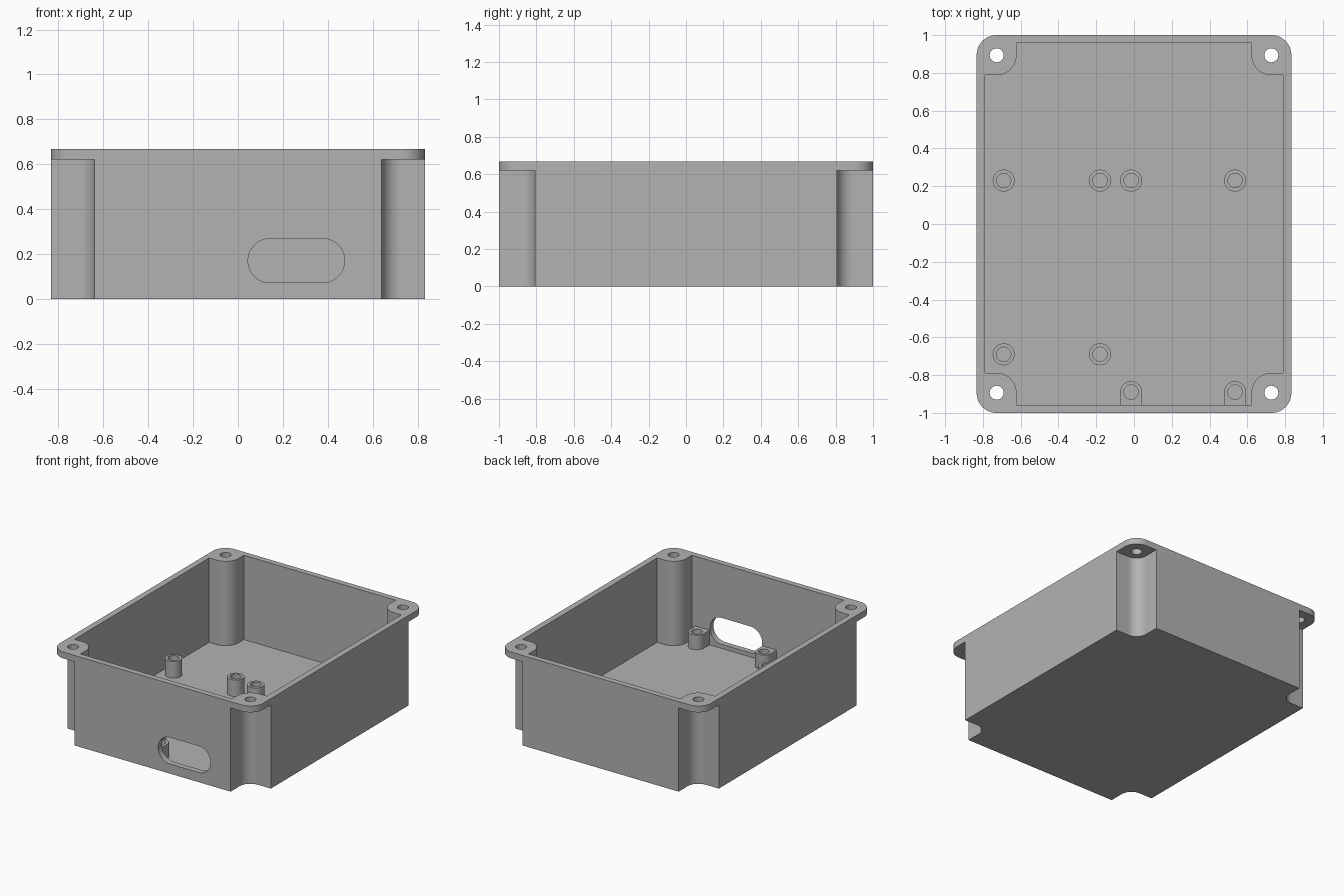
import bpy, bmesh
from math import sin, cos, pi, radians
from mathutils import Matrix

cube = bpy.data.objects.get("Cube")
if cube:
    bpy.data.objects.remove(cube, do_unlink=True)

# Main dimensions
HX, HY, TOP = 0.833, 1.0, 0.667      # half width, half depth, height
LIP, FLOOR = 0.62, 0.042             # underside of lip, top of floor
SX, SY = 0.727, 0.893                # corner screw position
INX, INY = 0.788, 0.957              # inner wall faces
QUADRANTS = [(1, 1), (-1, 1), (-1, -1), (1, -1)]

grey = bpy.data.materials.new("plain grey")
grey.use_nodes = True
colour = (0.45, 0.45, 0.45, 1)
grey.diffuse_color = colour
grey.node_tree.nodes["Principled BSDF"].inputs["Base Color"].default_value = colour


def arc(cx, cy, r, a0, a1, n=16):
    angles = [radians(a0 + (a1 - a0) * i / n) for i in range(n + 1)]
    return [(cx + r * cos(a), cy + r * sin(a)) for a in angles]


def circle(cx, cy, r, n=48):
    return arc(cx, cy, r, 0, 360, n)[:-1]


def rounded_rect(cx, cy, hx, hy, r):
    pts = []
    for i, (sx, sy) in enumerate(QUADRANTS):
        pts += arc(cx + sx * (hx - r), cy + sy * (hy - r), r, i * 90, i * 90 + 90)
    return pts


def corner_path(r, ex, ey):
    """Path that wraps round the inner side of a corner screw."""
    return [(ex, SY - r)] + arc(SX, SY, r, 270, 180) + [(SX - r, ey)]


def prism(name, pts, z0, z1, matrix=Matrix()):
    """Extrude an outline from z0 to z1, then turn it with the matrix."""
    bm = bmesh.new()
    face = bm.faces.new([bm.verts.new((x, y, z0)) for x, y in pts])
    new = bmesh.ops.extrude_face_region(bm, geom=[face])["geom"]
    bmesh.ops.translate(bm, vec=(0, 0, z1 - z0),
                        verts=[v for v in new if isinstance(v, bmesh.types.BMVert)])
    bm.transform(matrix)
    bmesh.ops.recalc_face_normals(bm, faces=bm.faces)
    mesh = bpy.data.meshes.new(name)
    bm.to_mesh(mesh)
    bm.free()
    mesh.materials.append(grey)
    obj = bpy.data.objects.new(name, mesh)
    bpy.context.collection.objects.link(obj)
    return obj


def cut(target, cutter):
    """Subtract the cutter and remove it."""
    mod = target.modifiers.new("cut", 'BOOLEAN')
    mod.operation, mod.solver, mod.object = 'DIFFERENCE', 'EXACT', cutter
    cutter.hide_render = True
    bpy.context.view_layer.update()
    graph = bpy.context.evaluated_depsgraph_get()
    mesh = bpy.data.meshes.new_from_object(target.evaluated_get(graph))
    target.modifiers.clear()
    target.data = mesh
    bpy.data.objects.remove(cutter, do_unlink=True)


# Enclosure block with rounded corners
box = prism("enclosure", rounded_rect(0, 0, HX, HY, 0.105), 0, TOP)

# Cavity that leaves a rounded post in each corner
cavity = []
for sx, sy in QUADRANTS:
    path = [(sx * x, sy * y) for x, y in corner_path(0.105, INX, INY)]
    cavity += path if sx * sy > 0 else path[::-1]
cut(box, prism("cavity_cutter", cavity, FLOOR, 1))

# Corner flutes under the lip, and screw holes through the lip
for sx, sy in QUADRANTS:
    flute = corner_path(0.087, 1.2, 1.2) + [(1.2, 1.2)]
    cut(box, prism("flute_cutter", [(sx * x, sy * y) for x, y in flute], -0.1, LIP))
    cut(box, prism("screw_cutter", circle(sx * SX, sy * SY, 0.037), 0.5, 1))

# Round cable hole through both side walls
along_x = Matrix(((0, 0, 1, 0), (1, 0, 0, 0), (0, 1, 0, 0), (0, 0, 0, 1)))
cut(box, prism("cable_cutter", circle(0.595, 0.315, 0.088), -1.2, 1.2, along_x))

# Long rounded slot in the front wall
along_y = Matrix.Rotation(pi / 2, 4, 'X')
cut(box, prism("slot_cutter", rounded_rect(0.26, 0.17, 0.215, 0.098, 0.0975), 0.8, 1.2, along_y))

# Hollow standoffs for two boards
parts = [box]
boards = [("left_board", (-0.69, -0.18), (0.23, -0.69), 0.165),
          ("right_board", (-0.015, 0.535), (0.23, -0.89), 0.15)]
for board, xs, ys, height in boards:
    for x in xs:
        for y in ys:
            outline = circle(x, y, 0.058)
            if y < -0.8:  # joined to the front wall
                outline = arc(x, y, 0.058, 0, 180, 24) + [(x - 0.058, -0.97), (x + 0.058, -0.97)]
            post = prism(board + "_standoff", outline, FLOOR - 0.01, height)
            cut(post, prism("bore_cutter", circle(x, y, 0.038), 0, 1))
            parts.append(post)

# Smooth round walls, sharp edges elsewhere
bpy.ops.object.select_all(action='DESELECT')
for obj in parts:
    obj.select_set(True)
bpy.context.view_layer.objects.active = box
bpy.ops.object.shade_smooth_by_angle(angle=radians(30))
